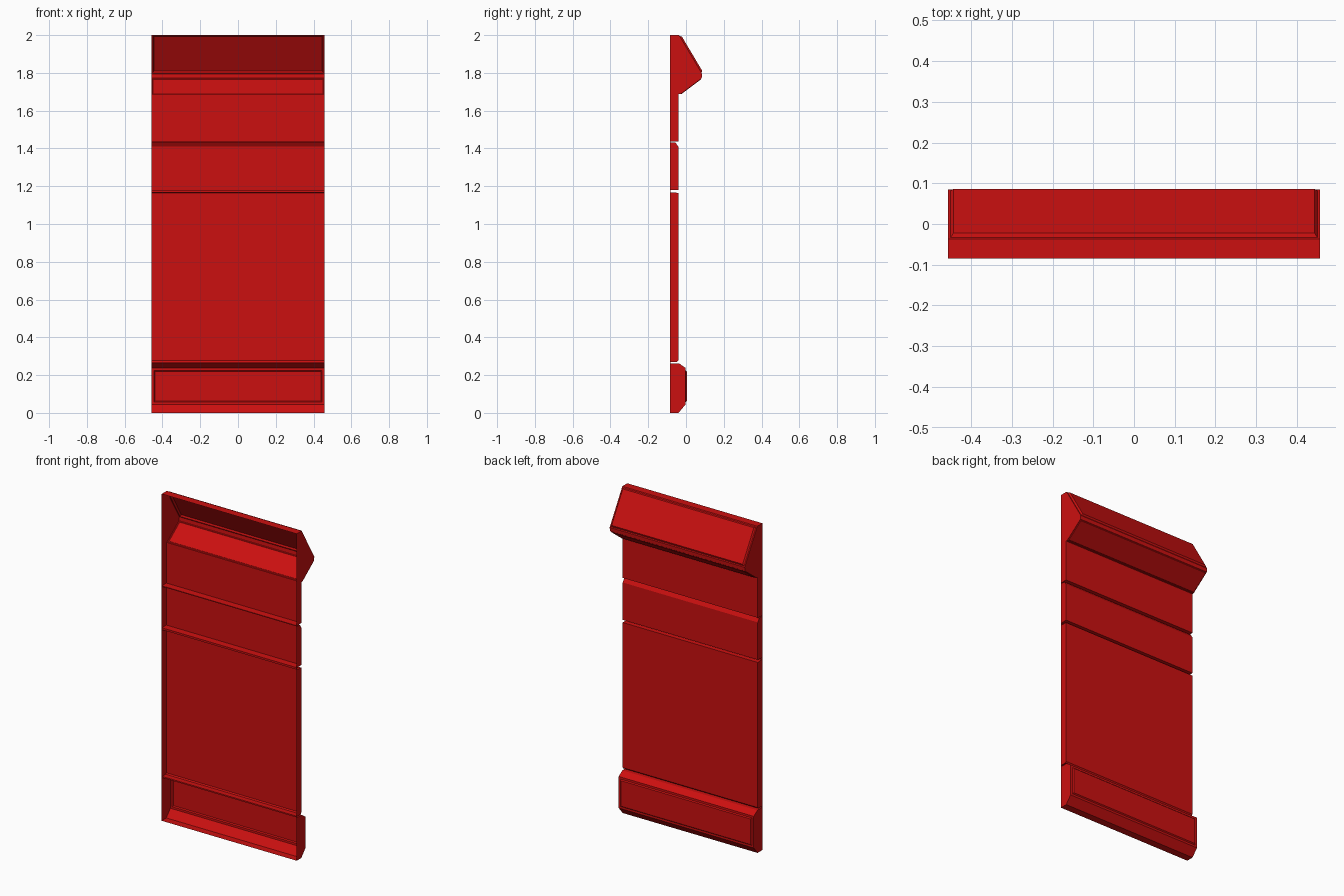
import bpy, bmesh

if "Cube" in bpy.data.objects:
    bpy.data.objects.remove(bpy.data.objects["Cube"])

W = 0.457      # half width
BACK = -0.085  # open mounting side
FLOOR = -0.081  # groove depth

red = bpy.data.materials.new("red_paint")
red.diffuse_color = (0.6, 0.005, 0.005, 1)
red.use_nodes = True
red.node_tree.nodes["Principled BSDF"].inputs["Base Color"].default_value = red.diffuse_color

# Side profile (y, z), top to bottom
profile = [
    (BACK, 2.0), (-0.037, 2.0),                          # top edge
    (0.085, 1.795), (0.083, 1.772), (-0.03, 1.687),      # hood
    (-0.041, 1.687), (-0.041, 1.438), (FLOOR, 1.436),    # upper panel
    (FLOOR, 1.431), (-0.055, 1.431), (-0.041, 1.41),     # middle panel
    (-0.041, 1.181), (FLOOR, 1.179),
    (FLOOR, 1.167), (-0.041, 1.165),                     # lower panel
    (-0.041, 0.277), (-0.047, 0.27), (FLOOR, 0.27),
    (FLOOR, 0.262), (-0.037, 0.262),                     # base block
    (-0.002, 0.238), (-0.002, 0.045), (-0.04, 0.0), (BACK, 0.0),
]

bm = bmesh.new()
left = [bm.verts.new((-W, y, z)) for y, z in profile]
right = [bm.verts.new((W, y, z)) for y, z in profile]
strips = [bm.faces.new((left[i], right[i], right[i + 1], left[i + 1]))
          for i in range(len(profile) - 1)]
bm.faces.new(left)
bm.faces.new(right[::-1])
bm.normal_update()


def raised_panel(face, margin, taper, height):
    """Flat border, then a tapered raised field."""
    bmesh.ops.inset_individual(bm, faces=[face], thickness=margin)
    bmesh.ops.inset_individual(bm, faces=[face], thickness=taper, depth=height)


raised_panel(strips[1], 0.009, 0.010, 0.009)    # hood top
raised_panel(strips[3], 0.005, 0.004, 0.003)    # hood underside
raised_panel(strips[20], 0.018, 0.008, 0.006)   # base front

mesh = bpy.data.meshes.new("wall_panel")
bm.to_mesh(mesh)
bm.free()
mesh.materials.append(red)
obj = bpy.data.objects.new("wall_panel", mesh)
bpy.context.collection.objects.link(obj)
